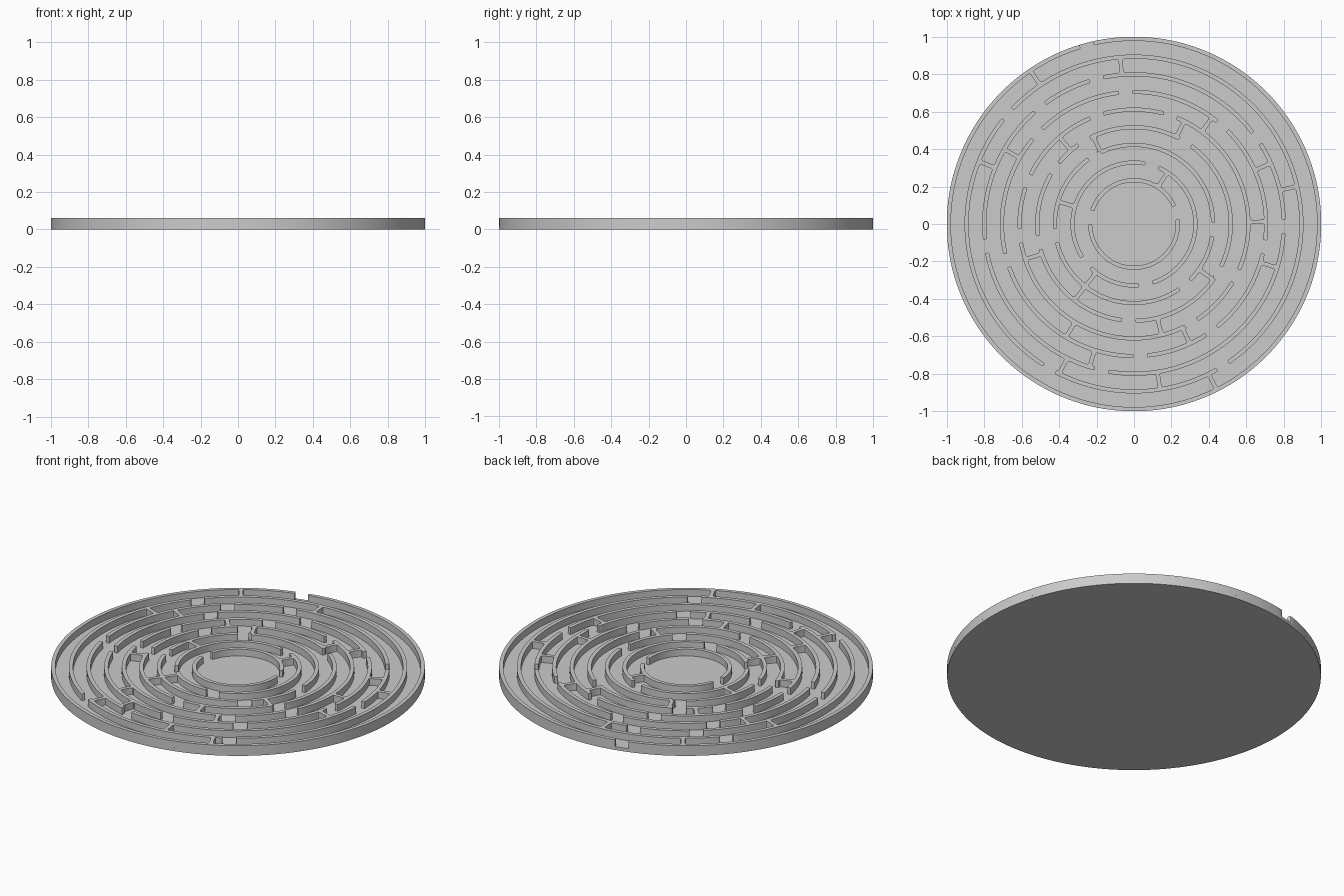
import bpy, bmesh, math

if "Cube" in bpy.data.objects:
    bpy.data.objects.remove(bpy.data.objects["Cube"])

FLOOR, TOP = 0.02, 0.06
WALL = 0.022
PITCH = 0.0943
LANE = PITCH - WALL


def ring_radius(i):
    return 0.234 + PITCH * i + (0.0006 if i == 8 else 0)


def polar(r, a):
    return (r * math.cos(a), r * math.sin(a))


def finish(name, bm):
    bmesh.ops.recalc_face_normals(bm, faces=bm.faces)
    me = bpy.data.meshes.new(name)
    bm.to_mesh(me)
    bm.free()
    ob = bpy.data.objects.new(name, me)
    bpy.context.collection.objects.link(ob)
    bpy.context.view_layer.objects.active = ob
    ob.select_set(True)
    bpy.ops.object.shade_smooth_by_angle(angle=math.radians(30))
    ob.select_set(False)


def strip(bm, left, right, z0=FLOOR - 0.004):
    # wall between two plan outlines, with top, bottom, sides and ends
    cols = [[bm.verts.new((*p, z)) for p, z in ((l, z0), (r, z0), (r, TOP), (l, TOP))]
            for l, r in zip(left, right)]
    for a, b in zip(cols, cols[1:]):
        for k in range(4):
            bm.faces.new((a[k], a[(k + 1) % 4], b[(k + 1) % 4], b[k]))
    bm.faces.new(cols[0])
    bm.faces.new(cols[-1][::-1])


def arc_wall(bm, r, a0, a1):
    # curved wall with softly rounded ends
    c, h = 0.006, WALL / 2
    n = max(2, int((a1 - a0) / math.radians(1.5)))
    s = [(a0, h - c), (a0 + 0.3 * c / r, h - 0.3 * c)]
    s += [(a0 + c / r + (a1 - a0 - 2 * c / r) * i / n, h) for i in range(n + 1)]
    s += [(a1 - 0.3 * c / r, h - 0.3 * c), (a1, h - c)]
    strip(bm, [polar(r - w, a) for a, w in s], [polar(r + w, a) for a, w in s])


def radial_wall(bm, i, deg):
    # cross wall from ring i to ring i+1, filleted where it meets the rings
    h, f = WALL / 2, 0.008
    r0, r1 = ring_radius(i) + h, ring_radius(i + 1) - h
    a = math.radians(deg)
    prof = [(r0 - 0.004, h + f), (r0, h + f), (r0 + 0.3 * f, h + 0.3 * f), (r0 + f, h),
            (r1 - f, h), (r1 - 0.3 * f, h + 0.3 * f), (r1, h + f), (r1 + 0.004, h + f)]

    def pt(r, t):
        return (r * math.cos(a) - t * math.sin(a), r * math.sin(a) + t * math.cos(a))
    strip(bm, [pt(r, -w) for r, w in prof], [pt(r, w) for r, w in prof], FLOOR - 0.003)


# round floor plate
bm = bmesh.new()
bmesh.ops.create_cone(bm, cap_ends=True, segments=240, radius1=1, radius2=1, depth=FLOOR)
bmesh.ops.translate(bm, verts=bm.verts, vec=(0, 0, FLOOR / 2))
finish("floor_plate", bm)

# centre angle (degrees) of every opening, per ring from the middle outwards
openings = [
    [15, 171.5],
    [73, 219, 281],
    [-4, 120, 188.5, 310],
    [58, 121, 145, 191, 267, 330],
    [71.5, 109, 158, 186, 300, 333],
    [48, 93.7, 137, 196, 272.7, 306, 350],
    [35, 104.5, 129, 188.5, 257.5, 359],
    [139, 239.7, 302],
    [104.8],
]
for i, gaps in enumerate(openings):
    bm = bmesh.new()
    r = ring_radius(i)
    half = LANE / r / 2
    g = sorted(math.radians(d) for d in gaps)
    for a, b in zip(g, g[1:] + [g[0] + 2 * math.pi]):
        arc_wall(bm, r, a + half, b - half)
    finish(f"ring_wall_{i + 1}", bm)

# cross walls joining each ring to the next one out
crossings = [
    [57],
    [163.5, 232],
    [115, 232, 325],
    [64, 130.6, 198, 284],
    [1, 53.7, 239, 295],
    [24, 150, 252.7, 343],
    [13, 94.7, 158, 243.5, 279],
    [124, 296.5],
]
bm = bmesh.new()
for i, angles in enumerate(crossings):
    for d in angles:
        radial_wall(bm, i, d)
finish("cross_walls", bm)
